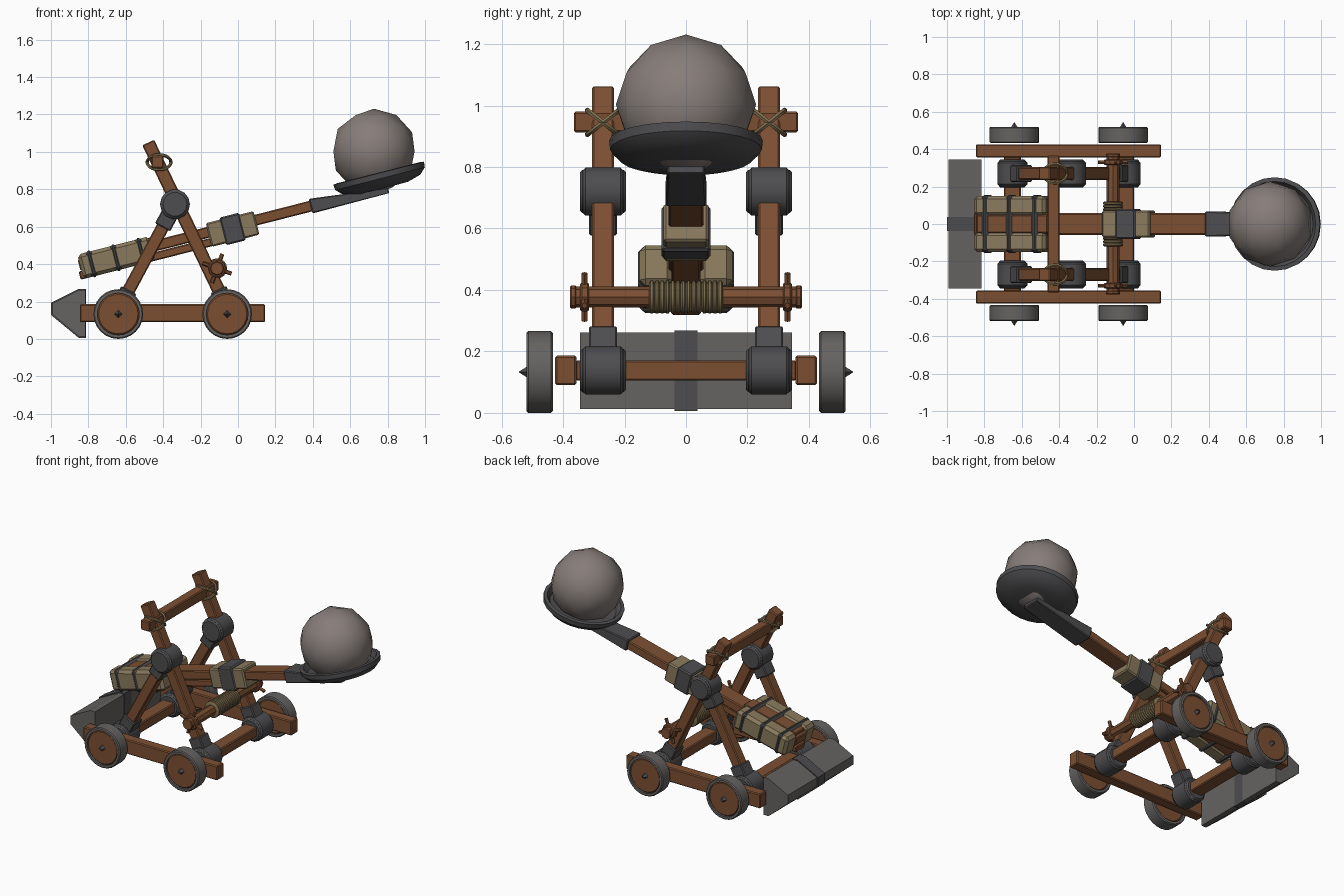
import bpy, bmesh
from math import radians, pi, sin, cos
from mathutils import Matrix, Vector

if "Cube" in bpy.data.objects:
    bpy.data.objects.remove(bpy.data.objects["Cube"])


def material(name, rgb):
    m = bpy.data.materials.new(name)
    m.diffuse_color = (*rgb, 1)
    m.use_nodes = True
    m.node_tree.nodes["Principled BSDF"].inputs["Base Color"].default_value = m.diffuse_color
    return m


WOOD = material("wood", (0.20, 0.078, 0.032))
METAL = material("dark_metal", (0.075, 0.073, 0.078))
IRON = material("worn_iron", (0.13, 0.125, 0.12))
STONE = material("stone", (0.24, 0.205, 0.19))
PLANK = material("pale_plank", (0.25, 0.195, 0.11))
ROPE = material("rope", (0.21, 0.155, 0.075))


def T(x, y, z):
    return Matrix.Translation((x, y, z))


def along_y(s=1):
    return Matrix.Rotation(radians(-90 * s), 4, 'X')


def finish(bm, name, mat, matrix=Matrix(), bevel=0, smooth=False):
    if bevel:
        bmesh.ops.bevel(bm, geom=bm.edges[:], offset=bevel, segments=1, affect='EDGES')
    bmesh.ops.recalc_face_normals(bm, faces=bm.faces[:])
    me = bpy.data.meshes.new(name)
    bm.to_mesh(me)
    bm.free()
    me.materials.append(mat)
    ob = bpy.data.objects.new(name, me)
    bpy.context.collection.objects.link(ob)
    ob.matrix_world = matrix
    if smooth:
        bpy.context.view_layer.objects.active = ob
        ob.select_set(True)
        bpy.ops.object.shade_smooth_by_angle(angle=radians(35))
        ob.select_set(False)
    return ob


def box(name, mat, size, matrix, bevel=0.006):
    bm = bmesh.new()
    bmesh.ops.create_cube(bm, size=1)
    bmesh.ops.scale(bm, vec=size, verts=bm.verts)
    return finish(bm, name, mat, matrix, bevel)


def beam(name, mat, a, b, w):
    a, b = Vector(a), Vector(b)
    d = b - a
    rot = Matrix.Rotation(-pi / 2 + Vector((d.x, d.z)).angle_signed(Vector((1, 0))), 4, 'Y').inverted()
    return box(name, mat, (w, w, d.length), Matrix.Translation((a + b) / 2) @ rot)


def lathe(name, mat, profile, segs, matrix):
    bm = bmesh.new()
    vs = [bm.verts.new((r, 0, h)) for r, h in profile]
    es = [bm.edges.new(p) for p in zip(vs, vs[1:])]
    bmesh.ops.spin(bm, geom=vs + es, cent=(0, 0, 0), axis=(0, 0, 1), angle=2 * pi, steps=segs)
    bmesh.ops.remove_doubles(bm, verts=bm.verts[:], dist=1e-5)
    return finish(bm, name, mat, matrix, smooth=True)


def rod(name, mat, r, length, segs, matrix):
    h, c = length / 2, min(r * 0.12, 0.008)
    prof = [(0, -h), (r - c, -h), (r, -h + c), (r, h - c), (r - c, h), (0, h)]
    return lathe(name, mat, prof, segs, matrix)


def prism(name, mat, profile, half):
    bm = bmesh.new()
    f = bm.faces.new([bm.verts.new((x, -half, z)) for x, z in profile])
    ext = bmesh.ops.extrude_face_region(bm, geom=[f])["geom"]
    bmesh.ops.translate(bm, vec=(0, 2 * half, 0), verts=[v for v in ext if isinstance(v, bmesh.types.BMVert)])
    return finish(bm, name, mat)


def torus(name, mat, R, r, matrix):
    ring = [(R + r * cos(i * pi / 3), r * sin(i * pi / 3)) for i in range(7)]
    return lathe(name, mat, ring, 20, matrix)


REAR, FRONT, AXLE_Z = -0.64, -0.058, 0.133
HUB = (-0.337, 0.72)
LEG_TOP = (-0.48, 1.05)

# Wheels with wooden faces and hub spikes
for s in (-1, 1):
    for x in (REAR, FRONT):
        m = T(x, s * 0.476, AXLE_Z) @ along_y(s)
        lathe("wheel_rim", IRON, [(0.112, -0.043), (0.127, -0.043), (0.133, -0.037), (0.133, 0.037),
                                  (0.127, 0.043), (0.112, 0.043), (0.112, -0.043)], 24, m)
        rod("wheel_face", WOOD, 0.113, 0.074, 24, m)
        bm = bmesh.new()
        bmesh.ops.create_cone(bm, cap_ends=True, segments=4, radius1=0.022, radius2=0, depth=0.034)
        finish(bm, "wheel_spike", METAL, m @ T(0, 0, 0.052))

# Chassis rails and cross beams
for s in (-1, 1):
    box("side_rail", WOOD, (0.99, 0.07, 0.096), T(-0.35, s * 0.391, 0.138))
for x in (-0.65, -0.045):
    box("cross_beam", WOOD, (0.09, 0.72, 0.066), T(x, 0, 0.138))

# Side frames: long leg, short brace, joints and collars
for s in (-1, 1):
    y = s * 0.27
    foot, back = Vector((-0.045, y, 0.138)), Vector((-0.65, y, 0.138))
    hub, top = Vector((HUB[0], y, HUB[1])), Vector((LEG_TOP[0], y, LEG_TOP[1]))
    beam("long_leg", WOOD, foot, top, 0.07)
    beam("short_brace", WOOD, back, hub, 0.068)
    for p, r in ((foot, 0.08), (back, 0.08), (hub, 0.08)):
        rod("joint_drum", METAL, r, 0.13, 14, Matrix.Translation(p) @ along_y())
        rod("joint_drum_cap", METAL, r * 0.9, 0.15, 14, Matrix.Translation(p) @ along_y())
    for p, q in ((foot, top), (back, hub), (hub, back)):
        beam("joint_collar", METAL, p, p + (q - p).normalized() * 0.14, 0.092)
    # Crossed lashings on the top bar
    for t in (-1, 1):
        torus("rope_lashing", ROPE, 0.064, 0.009,
              T(-0.422, y, 0.945) @ Matrix.Rotation(radians(38 * t), 4, 'X'))
box("top_bar", WOOD, (0.066, 0.73, 0.068), T(-0.43, 0, 0.946))

# Winch with rope drum and spoked handles
WX, WZ = -0.112, 0.377
rod("winch_axle", WOOD, 0.034, 0.75, 8, T(WX, 0, WZ) @ along_y())
ribs, n = [(0, -0.12)], 14
for i in range(n):
    h0 = -0.12 + 0.24 * i / n
    ribs += [(0.046, h0), (0.054, h0 + 0.005), (0.054, h0 + 0.012)]
ribs += [(0.046, 0.12), (0, 0.12)]
lathe("winch_rope", ROPE, ribs, 16, T(WX, 0, WZ) @ along_y())
for s in (-1, 1):
    m = T(WX, s * 0.33, WZ)
    rod("winch_hub", WOOD, 0.05, 0.03, 10, m @ along_y())
    rod("winch_end", WOOD, 0.038, 0.02, 8, T(WX, s * 0.367, WZ) @ along_y())
    for a in (20, 110):
        rod("winch_spoke", WOOD, 0.011, 0.165, 6, m @ Matrix.Rotation(radians(a), 4, 'Y'))

# Rear ram wedge with centre strap
wedge = [(-0.993, 0.19), (-0.85, 0.262), (-0.815, 0.262), (-0.815, 0.012), (-0.85, 0.012), (-0.993, 0.132)]
prism("ram_wedge", IRON, wedge, 0.345)
strap = [(-1.0, 0.193), (-0.852, 0.268), (-0.812, 0.268), (-0.812, 0.006), (-0.852, 0.006), (-1.0, 0.128)]
prism("ram_strap", METAL, strap, 0.037)

# Throwing arm, built along its own tilted axis
TILT = radians(14.3)
ARM = T(0.24, 0, 0.672) @ Matrix.Rotation(-TILT, 4, 'Y')


def at(x):
    return (x - 0.24) / cos(TILT)


def arm_box(name, mat, x0, x1, w, h, y=0, dz=0, bevel=0.006):
    a, b = at(x0), at(x1)
    return box(name, mat, (b - a, w, h), ARM @ T((a + b) / 2, y, dz), bevel)


arm_box("arm_beam", WOOD, -0.85, 0.45, 0.115, 0.058)
arm_box("arm_lower_plank", WOOD, -0.86, 0.0, 0.095, 0.045, dz=-0.055)
arm_box("arm_upper_plank", WOOD, -0.83, -0.45, 0.1, 0.06, dz=0.02)

# Counterweight planks and iron bands
for s in (-1, 1):
    arm_box("weight_plank", PLANK, -0.845, -0.46, 0.107, 0.134, y=s * 0.097, dz=-0.01, bevel=0.018)
for x in (-0.785, -0.655, -0.52):
    arm_box("weight_band", METAL, x - 0.021, x + 0.021, 0.312, 0.146, dz=-0.01, bevel=0.018)

# Mid-arm wrap
arm_box("wrap_block", PLANK, -0.16, 0.095, 0.145, 0.13, dz=-0.015, bevel=0.008)
arm_box("wrap_band", METAL, -0.085, 0.02, 0.158, 0.152, dz=-0.015, bevel=0.008)

# Spoon handle tapering under the dish
handle = arm_box("spoon_handle", METAL, 0.388, 0.80, 0.134, 0.08)
for v in handle.data.vertices:
    if v.co.x > 0:
        v.co.z = v.co.z * 0.35 - 0.022
        v.co.y *= 0.9

# Dish
DISH = T(0.752, 0, 0.886) @ Matrix.Rotation(-TILT, 4, 'Y')
lathe("dish", METAL, [(0, -0.085), (0.14, -0.083), (0.215, -0.062), (0.247, -0.03), (0.25, 0.0),
                      (0.228, 0.003), (0.205, -0.03), (0, -0.05)], 24, DISH)

# Boulder
bm = bmesh.new()
bmesh.ops.create_icosphere(bm, subdivisions=2, radius=0.228)
finish(bm, "boulder", STONE, T(0.727, 0, 1.003), smooth=True)
